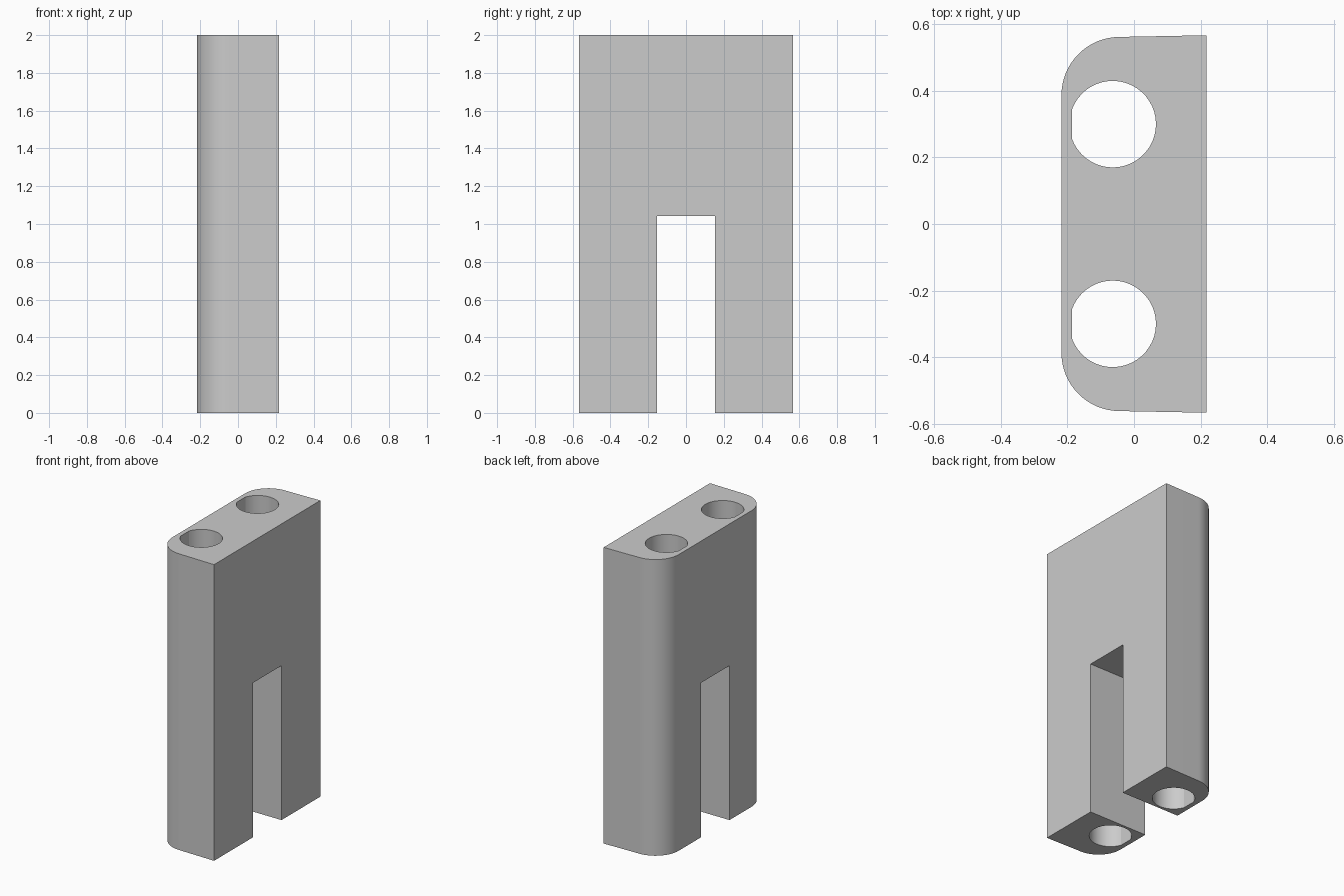
import bpy, bmesh, math

if "Cube" in bpy.data.objects:
    bpy.data.objects.remove(bpy.data.objects["Cube"], do_unlink=True)

HEIGHT = 2.0
SLOT_TOP = 1.043
SLOT_HALF = 0.153
X_HALF = 0.218

grey = bpy.data.materials.new("plain grey")
grey.use_nodes = True
colour = (0.6, 0.6, 0.6, 1)
grey.diffuse_color = colour
grey.node_tree.nodes["Principled BSDF"].inputs["Base Color"].default_value = colour


def arc(cx, cy, r, start, end, steps):
    """Points along a circular arc, angles in degrees."""
    angles = [math.radians(start + (end - start) * i / steps) for i in range(steps + 1)]
    return [(cx + r * math.cos(a), cy + r * math.sin(a)) for a in angles]


def prism(name, outline, bottom, top):
    """Extrude a flat outline upwards into a closed solid."""
    bm = bmesh.new()
    face = bm.faces.new([bm.verts.new((x, y, bottom)) for x, y in outline])
    new = bmesh.ops.extrude_face_region(bm, geom=[face])["geom"]
    bmesh.ops.translate(bm, vec=(0, 0, top - bottom),
                        verts=[v for v in new if isinstance(v, bmesh.types.BMVert)])
    bmesh.ops.recalc_face_normals(bm, faces=bm.faces)
    mesh = bpy.data.meshes.new(name)
    bm.to_mesh(mesh)
    bm.free()
    mesh.materials.append(grey)
    obj = bpy.data.objects.new(name, mesh)
    bpy.context.collection.objects.link(obj)
    return obj


# Block: flat on +x, slightly flared ends, rounded corners on -x
half = [(X_HALF, 0.567)] + arc(-X_HALF + 0.175, 0.387, 0.175, 90, 180, 16)
block = prism("forked_block", half + [(x, -y) for x, y in reversed(half)], 0, HEIGHT)

# Slot between the two legs
cutters = [prism("slot_cutter", [(x, y) for x, y in
                                 ((-1, -SLOT_HALF), (1, -SLOT_HALF),
                                  (1, SLOT_HALF), (-1, SLOT_HALF))], -0.5, SLOT_TOP)]

# Bores through both legs, flattened on the -x side
for side in (-1, 1):
    bore = arc(-0.064, 0.3 * side, 0.13, -160, 160, 40)
    cutters.append(prism("bore_cutter", bore, -0.5, HEIGHT + 0.5))

bpy.ops.object.select_all(action="DESELECT")
bpy.context.view_layer.objects.active = block
block.select_set(True)
for cutter in cutters:
    cutter.hide_render = True
    cut = block.modifiers.new("cut", "BOOLEAN")
    cut.operation = "DIFFERENCE"
    cut.solver = "EXACT"
    cut.object = cutter
    bpy.ops.object.modifier_apply(modifier=cut.name)
    bpy.data.objects.remove(cutter, do_unlink=True)

bpy.ops.object.shade_smooth_by_angle(angle=math.radians(15))
